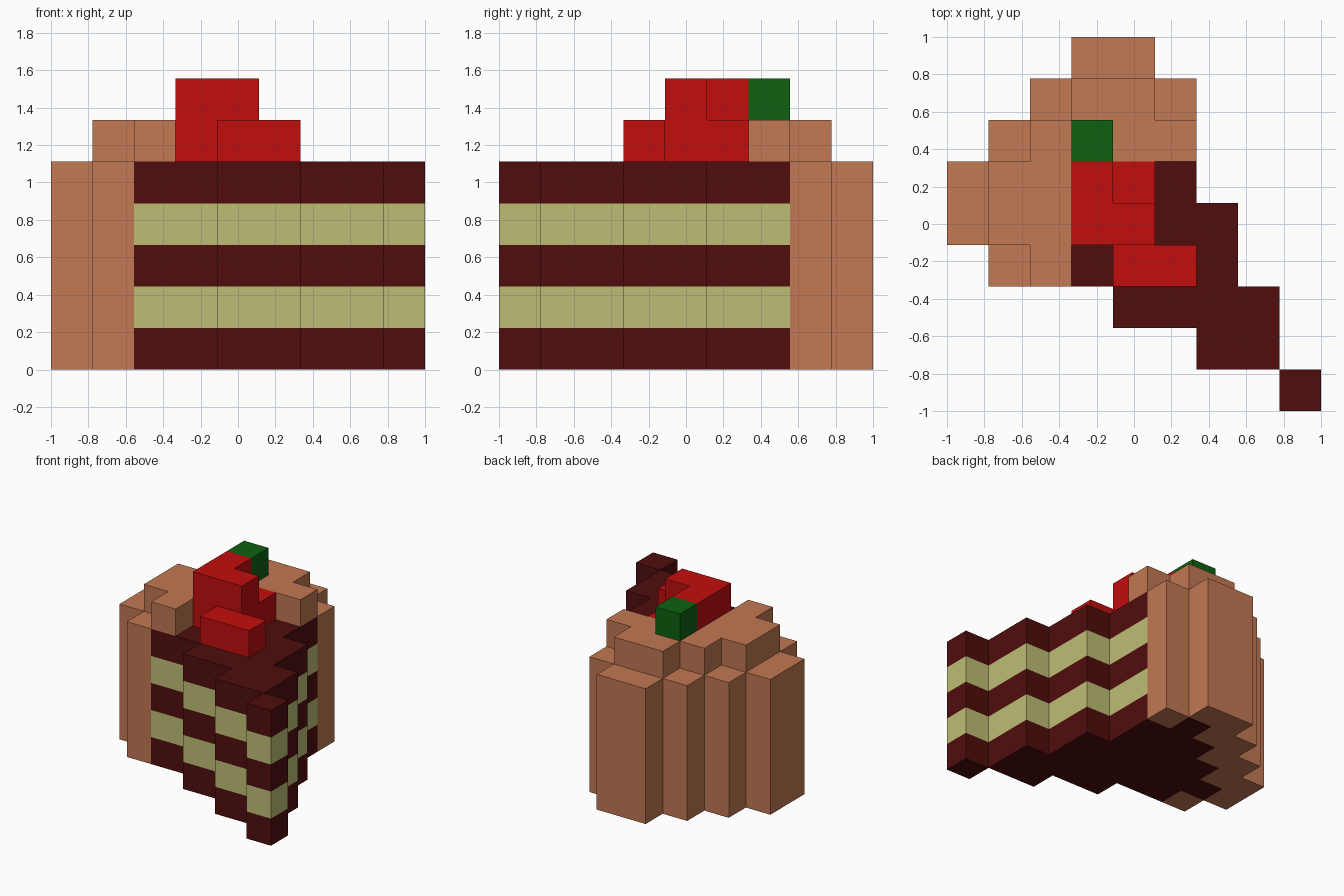
import bpy
import bmesh
import math

cube = bpy.data.objects.get("Cube")
if cube:
    bpy.data.objects.remove(cube, do_unlink=True)

U = 2 / 9  # edge of one block; the plan is a 9 x 9 grid


def material(name, rgb):
    """Make a flat material from 0-255 sRGB values."""
    lin = [((c / 255 + 0.055) / 1.055) ** 2.4 if c > 10 else c / 255 / 12.92 for c in rgb]
    mat = bpy.data.materials.new(name)
    mat.use_nodes = True
    mat.diffuse_color = (*lin, 1)
    bsdf = next(n for n in mat.node_tree.nodes if n.type == 'BSDF_PRINCIPLED')
    bsdf.inputs["Base Color"].default_value = (*lin, 1)
    bsdf.inputs["Roughness"].default_value = 0.9
    return mat


def cells(rows):
    """Expand {row: [(first, last), ...]} into a set of grid cells."""
    return {(i, j) for j, spans in rows.items()
            for a, b in spans for i in range(a, b + 1)}


def slab(name, plan, z0, z1, mat):
    """Raise a set of grid cells into one clean solid between two levels."""
    bm = bmesh.new()

    def quad(points):
        bm.faces.new([bm.verts.new((x * U - 1, y * U - 1, z * U)) for x, y, z in points])

    for i, j in plan:
        ring = [(i, j), (i + 1, j), (i + 1, j + 1), (i, j + 1)]
        quad([(x, y, z1) for x, y in ring])
        quad([(x, y, z0) for x, y in reversed(ring)])
        # walls only where there is no neighbour
        for k, (dx, dy) in enumerate([(0, -1), (1, 0), (0, 1), (-1, 0)]):
            if (i + dx, j + dy) not in plan:
                a, b = ring[k], ring[(k + 1) % 4]
                quad([(*a, z0), (*b, z0), (*b, z1), (*a, z1)])
    bmesh.ops.remove_doubles(bm, verts=bm.verts[:], dist=1e-4)
    bmesh.ops.dissolve_limit(bm, angle_limit=math.radians(1),
                             verts=bm.verts[:], edges=bm.edges[:])
    mesh = bpy.data.meshes.new(name)
    bm.to_mesh(mesh)
    bm.free()
    mesh.materials.append(mat)
    obj = bpy.data.objects.new(name, mesh)
    bpy.context.scene.collection.objects.link(obj)
    return obj


sponge = material("dark sponge", (80, 13, 13))
cream = material("pale cream", (190, 190, 118))
frosting = material("caramel frosting", (194, 120, 83))
cherry = material("cherry red", (194, 13, 13))
leaf = material("leaf green", (14, 96, 15))

# Whole slice outline, and the frosted rim along its outer edge
whole = cells({0: [(8, 8)], 1: [(6, 7)], 2: [(4, 7)], 3: [(1, 6)], 4: [(0, 6)],
               5: [(0, 5)], 6: [(1, 5)], 7: [(2, 5)], 8: [(3, 4)]})
rim = cells({3: [(1, 1)], 4: [(0, 0)], 5: [(0, 1)], 6: [(1, 2)],
             7: [(2, 3), (5, 5)], 8: [(3, 4)]})

# Alternating cake layers
for n in range(5):
    name = "cream_layer" if n % 2 else "sponge_layer"
    slab(f"{name}_{n + 1}", whole - rim, n, n + 1, cream if n % 2 else sponge)

# Frosting: outer wall and the raised crust on top
slab("frosting_wall", rim, 0, 5, frosting)
slab("frosting_crust", cells({3: [(2, 2)], 4: [(1, 2)], 5: [(1, 2)],
                              6: [(2, 5)], 7: [(3, 4)]}), 5, 6, frosting)

# Fruit topping and leaf
slab("fruit_base", cells({4: [(3, 4)], 5: [(3, 4)]}), 5, 6, cherry)
slab("fruit_top", cells({4: [(3, 4)], 5: [(3, 3)]}), 6, 7, cherry)
slab("fruit_tip", cells({3: [(4, 5)]}), 5, 6, cherry)
slab("fruit_leaf", cells({6: [(3, 3)]}), 6, 7, leaf)
